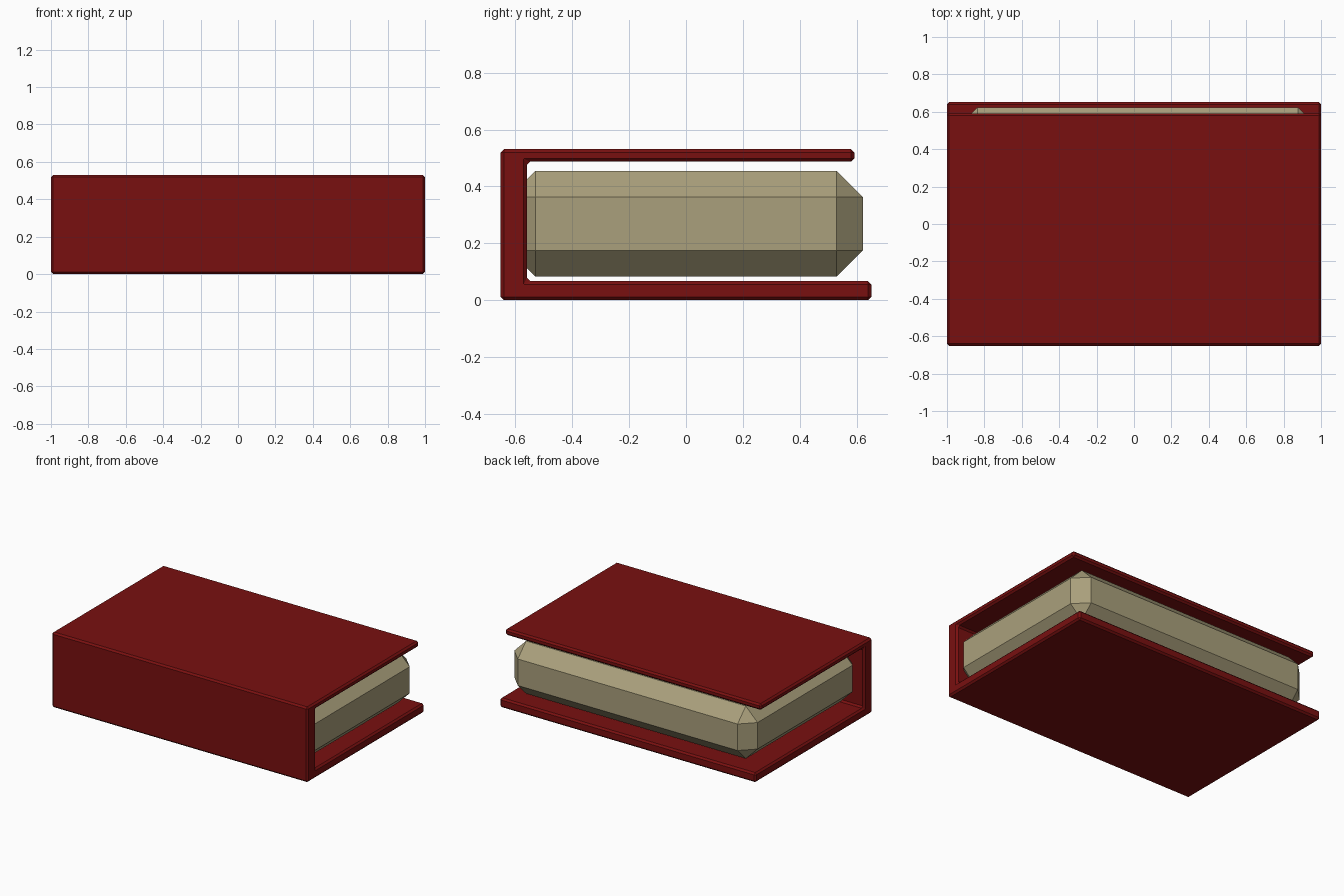
import bpy, bmesh
from mathutils import Vector

if "Cube" in bpy.data.objects:
    bpy.data.objects.remove(bpy.data.objects["Cube"])


def finish(bm, name, color, chamfer):
    """Turn a bmesh into a flat-shaded object with a one-segment chamfer."""
    bmesh.ops.recalc_face_normals(bm, faces=bm.faces)
    mesh = bpy.data.meshes.new(name)
    bm.to_mesh(mesh)
    bm.free()
    mat = bpy.data.materials.new(name + "_material")
    mat.diffuse_color = (*color, 1)
    mat.use_nodes = True
    mat.node_tree.nodes["Principled BSDF"].inputs["Base Color"].default_value = mat.diffuse_color
    mesh.materials.append(mat)
    obj = bpy.data.objects.new(name, mesh)
    bpy.context.collection.objects.link(obj)
    mod = obj.modifiers.new("chamfer", 'BEVEL')
    mod.width = chamfer
    mod.segments = 1
    mod.limit_method = 'ANGLE'
    return obj


# Cover: C-shaped (y, z) profile swept along x; the top board is shorter
profile = [(-0.652, 0), (0.652, 0), (0.652, 0.067), (-0.56, 0.067),
           (-0.56, 0.487), (0.592, 0.487), (0.592, 0.531), (-0.652, 0.531)]
bm = bmesh.new()
face = bm.faces.new([bm.verts.new((-1, y, z)) for y, z in profile])
ext = bmesh.ops.extrude_face_region(bm, geom=[face])
bmesh.ops.translate(bm, vec=(2, 0, 0),
                    verts=[g for g in ext["geom"] if isinstance(g, bmesh.types.BMVert)])
finish(bm, "book_cover", (0.19, 0.005, 0.005), 0.012)

# Page block: heavily chamfered box, tucked into the spine
bm = bmesh.new()
bmesh.ops.create_cube(bm, size=1)
bmesh.ops.scale(bm, vec=(1.9, 1.244, 0.371), verts=bm.verts)
bmesh.ops.translate(bm, vec=Vector((0.02, 0, 0.269)), verts=bm.verts)
finish(bm, "page_block", (0.40, 0.35, 0.20), 0.092)
